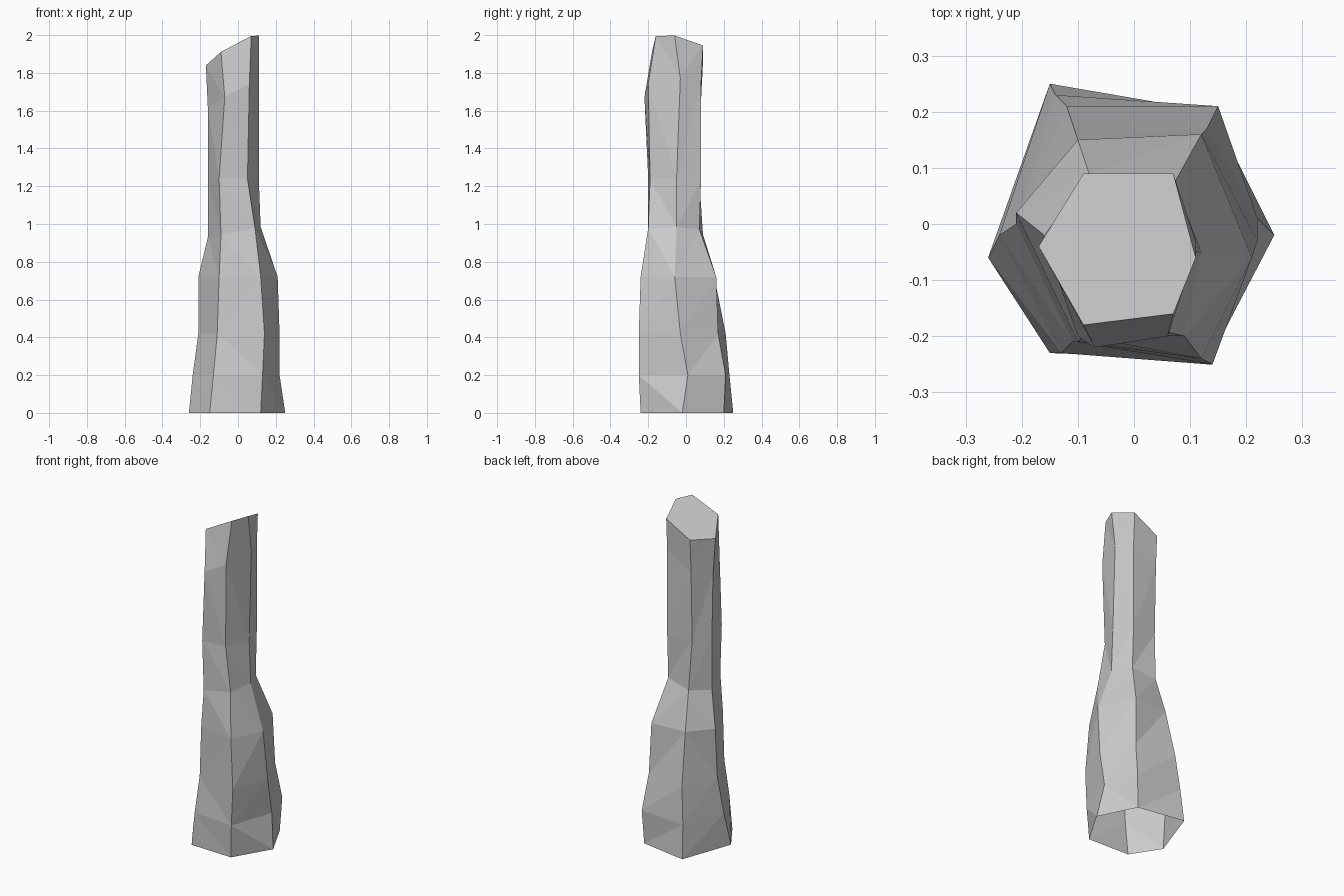
import bpy
import bmesh

# Remove the default cube only
default_cube = bpy.data.objects.get("Cube")
if default_cube:
    bpy.data.objects.remove(default_cube, do_unlink=True)


def make_material(name, colour):
    material = bpy.data.materials.new(name)
    material.use_nodes = True
    material.diffuse_color = colour
    shader = material.node_tree.nodes["Principled BSDF"]
    shader.inputs["Base Color"].default_value = colour
    shader.inputs["Roughness"].default_value = 0.9
    return material


# Uneven six-sided cross-sections of the pillar, from the ground upwards.
# Each has a height, a sideways tilt, a depth tilt and its six corners,
# which are given in hundredths and run from the left corner round the front.
SECTIONS = [
    (0, 0, 0, "-26,-6 -15,-23 12,-24 25,-2 14,20 -15,25"),
    (0.2, 0, 0, "-24,-2 -13,-23 13,-25 22,1 15,21 -14,23"),
    (0.42, 0, 0, "-21,0 -11,-21 14,-25 22,-3 13,17 -12,21"),
    (0.72, 0, 0, "-21,2 -10,-21 12,-24 21,-6 12,16 -10,15"),
    (0.96, 0.2, 0, "-16,-2 -9,-20 9,-20 12,-5 7,7 -8,9"),
    (1.24, 0, 0, "-16,-2 -10,-20 5,-19 11,-5 7,8 -9,7"),
    (1.71, 0.55, 0, "-16,-3 -7,-22 6,-20 11,-3 7,8 -9,8"),
    (1.925, 0.55, -0.2, "-17,-4 -9,-18 7,-16 11,-6 7,9 -9,9"),
]


def add_ring(bm, height, tilt_x, tilt_y, corners):
    """Place one cross-section, leaning it by its two tilts."""
    ring = []
    for corner in corners.split():
        x, y = (float(value) / 100 for value in corner.split(","))
        z = height + tilt_x * x + tilt_y * y
        ring.append(bm.verts.new((x, y, z)))
    return ring


def add_band(bm, lower, upper):
    """Join two neighbouring cross-sections with a band of side faces."""
    count = len(lower)
    for i in range(count):
        j = (i + 1) % count
        bm.faces.new((lower[i], lower[j], upper[j], upper[i]))


# Pillar: stacked bands, slanted flat top, open underside
bm = bmesh.new()
rings = [add_ring(bm, *section) for section in SECTIONS]
for lower, upper in zip(rings, rings[1:]):
    add_band(bm, lower, upper)

# Split the twisted side faces into facets, then close the slanted top
bmesh.ops.triangulate(bm, faces=bm.faces[:], quad_method="SHORT_EDGE")
bm.faces.new(rings[-1])
bm.normal_update()

mesh = bpy.data.meshes.new("stone_pillar")
bm.to_mesh(mesh)
bm.free()
mesh.materials.append(make_material("pale_grey_stone", (0.6, 0.6, 0.6, 1)))
pillar = bpy.data.objects.new("stone_pillar", mesh)
bpy.context.collection.objects.link(pillar)
